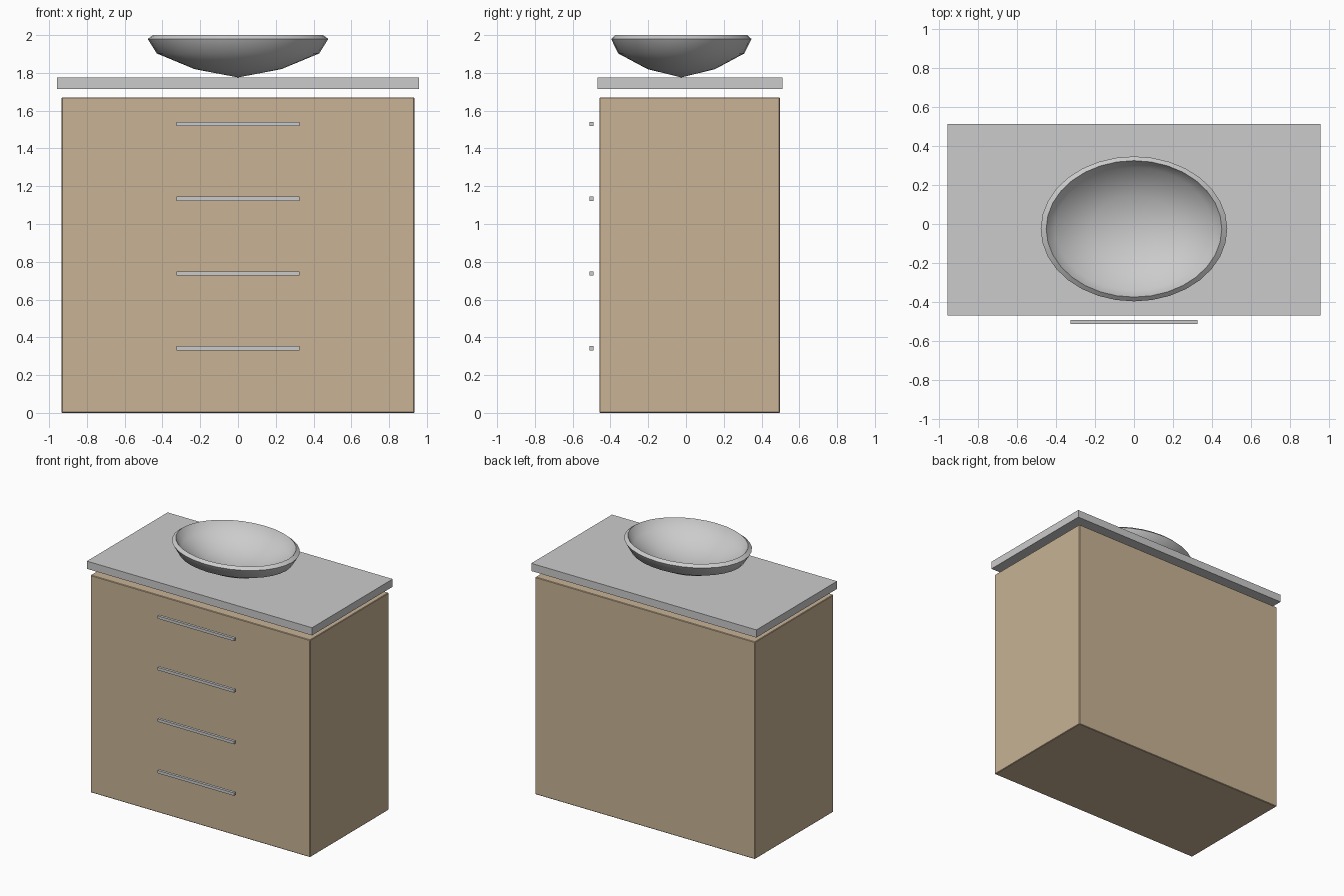
import bpy, bmesh, math

if "Cube" in bpy.data.objects:
    bpy.data.objects.remove(bpy.data.objects["Cube"])


def box(name, lo, hi, bevel=0.0):
    """Axis-aligned box between two corners, optionally with softened edges."""
    bm = bmesh.new()
    bmesh.ops.create_cube(bm, size=1)
    for v in bm.verts:
        v.co = [(l + h) / 2 + c * (h - l) for l, h, c in zip(lo, hi, v.co)]
    if bevel:
        bmesh.ops.bevel(bm, geom=bm.edges[:], offset=bevel, segments=1, affect='EDGES')
    return finish(name, bm)


def finish(name, bm):
    bmesh.ops.recalc_face_normals(bm, faces=bm.faces)
    me = bpy.data.meshes.new(name)
    bm.to_mesh(me)
    bm.free()
    ob = bpy.data.objects.new(name, me)
    bpy.context.collection.objects.link(ob)
    return ob


# Cabinet body
wood = bpy.data.materials.new("wood")
wood.diffuse_color = (0.58, 0.45, 0.30, 1)
wood.use_nodes = True
wood.node_tree.nodes["Principled BSDF"].inputs["Base Color"].default_value = wood.diffuse_color
cabinet = box("cabinet", (-0.934, -0.458, 0), (0.934, 0.497, 1.67), 0.004)
cabinet.data.materials.append(wood)

# Countertop, floating slightly above the cabinet
box("countertop", (-0.957, -0.468, 1.716), (0.957, 0.512, 1.775))

# Four drawer handles
for i in range(4):
    z = 0.342 + i * 0.396
    box(f"drawer_handle_{i + 1}", (-0.326, -0.512, z - 0.011), (0.326, -0.491, z + 0.011))

# Oval basin: lathe profile (radius, height), outer pole -> rim -> inner pole
profile = [(0, 1.776), (0.23, 1.82), (0.43, 1.903), (0.478, 1.98),
           (0.45, 2.0), (0.405, 1.932), (0.22, 1.854), (0, 1.811)]
bm = bmesh.new()
verts = [bm.verts.new((r, 0, z)) for r, z in profile]
edges = [bm.edges.new(p) for p in zip(verts, verts[1:])]
bmesh.ops.spin(bm, geom=verts + edges, cent=(0, 0, 0), axis=(0, 0, 1),
               angle=math.tau, steps=32, use_merge=True)
bmesh.ops.remove_doubles(bm, verts=bm.verts, dist=1e-4)
for v in bm.verts:
    v.co.y = v.co.y * 0.777 - 0.025
basin = finish("basin", bm)
bpy.context.view_layer.objects.active = basin
basin.select_set(True)
bpy.ops.object.shade_smooth_by_angle(angle=math.radians(50))
